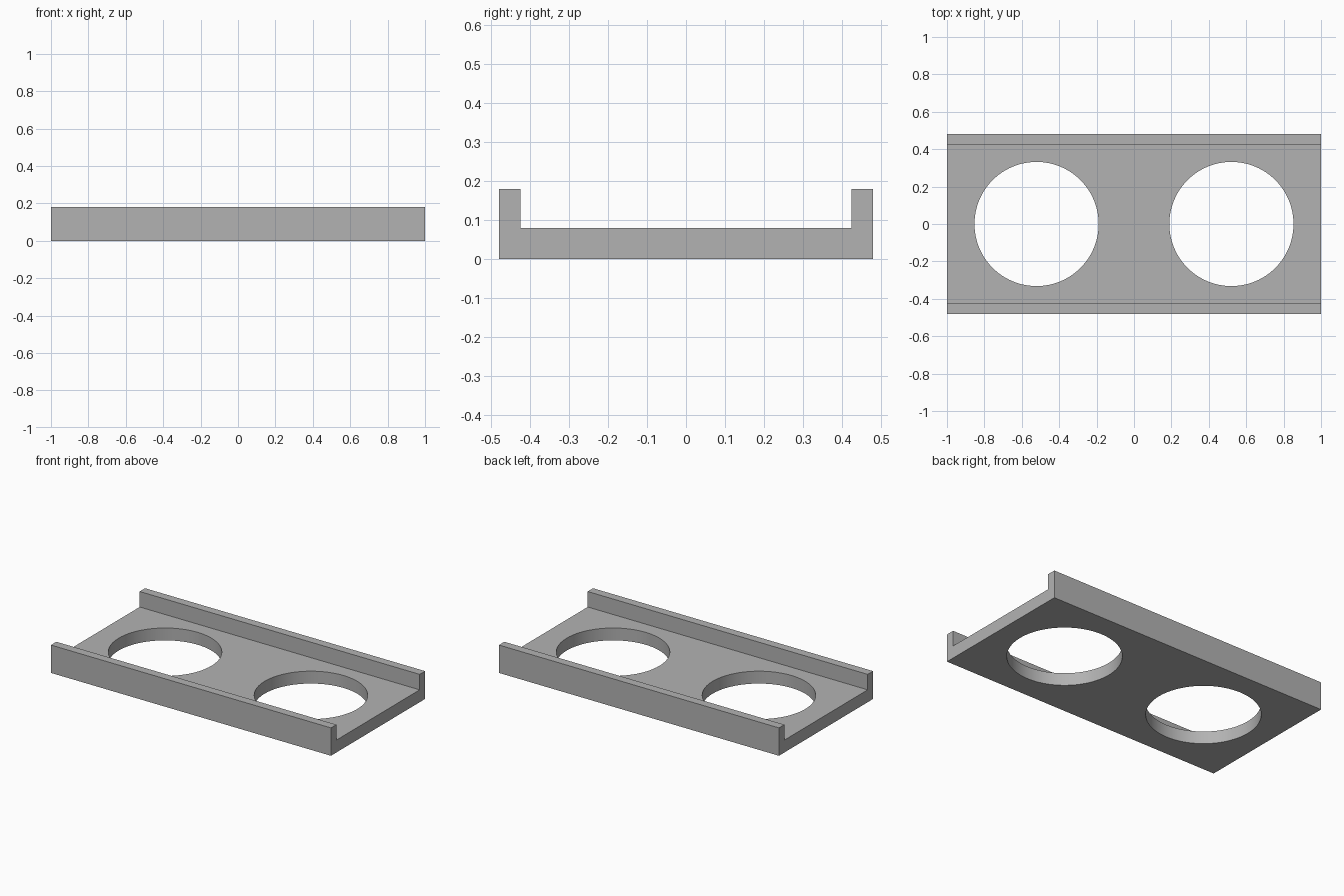
import bpy
import bmesh
import math

cube = bpy.data.objects.get("Cube")
if cube:
    bpy.data.objects.remove(cube, do_unlink=True)

LENGTH, HALF_WIDTH, HEIGHT = 2.0, 0.48, 0.18
FLOOR, RAIL_INNER = 0.08, 0.425
HOLE_X, HOLE_RADIUS = 0.521, 0.332

grey = bpy.data.materials.new("plain grey")
grey.use_nodes = True
colour = (0.45, 0.45, 0.45, 1)
grey.diffuse_color = colour
grey.node_tree.nodes["Principled BSDF"].inputs["Base Color"].default_value = colour

# Channel tray: U-shaped cross-section extruded along its length
half = [(HALF_WIDTH, 0), (HALF_WIDTH, HEIGHT), (RAIL_INNER, HEIGHT), (RAIL_INNER, FLOOR)]
profile = half + [(-y, z) for y, z in reversed(half)]
bm = bmesh.new()
end = bm.faces.new([bm.verts.new((-LENGTH / 2, y, z)) for y, z in profile])
sweep = bmesh.ops.extrude_face_region(bm, geom=[end])
moved = [v for v in sweep["geom"] if isinstance(v, bmesh.types.BMVert)]
bmesh.ops.translate(bm, verts=moved, vec=(LENGTH, 0, 0))
bmesh.ops.recalc_face_normals(bm, faces=bm.faces)
mesh = bpy.data.meshes.new("channel_tray")
bm.to_mesh(mesh)
bm.free()
mesh.materials.append(grey)
tray = bpy.data.objects.new("channel_tray", mesh)
bpy.context.collection.objects.link(tray)

# Two round openings through the floor
cutters = []
for side, name in ((-1, "right_hole_cutter"), (1, "left_hole_cutter")):
    bpy.ops.mesh.primitive_cylinder_add(vertices=96, radius=HOLE_RADIUS, depth=0.6,
                                        location=(side * HOLE_X, 0, 0))
    cutter = bpy.context.object
    cutter.name = name
    cutter.data.materials.append(grey)
    cutter.hide_render = True
    cut = tray.modifiers.new(name, 'BOOLEAN')
    cut.operation = 'DIFFERENCE'
    cut.solver = 'EXACT'
    cut.object = cutter
    cutters.append(cutter)

# Apply the cuts and discard the cutters
bpy.ops.object.select_all(action='DESELECT')
tray.select_set(True)
bpy.context.view_layer.objects.active = tray
for cutter in cutters:
    bpy.ops.object.modifier_apply(modifier=cutter.name)
    bpy.data.objects.remove(cutter, do_unlink=True)
bpy.ops.object.shade_smooth_by_angle(angle=math.radians(30))
